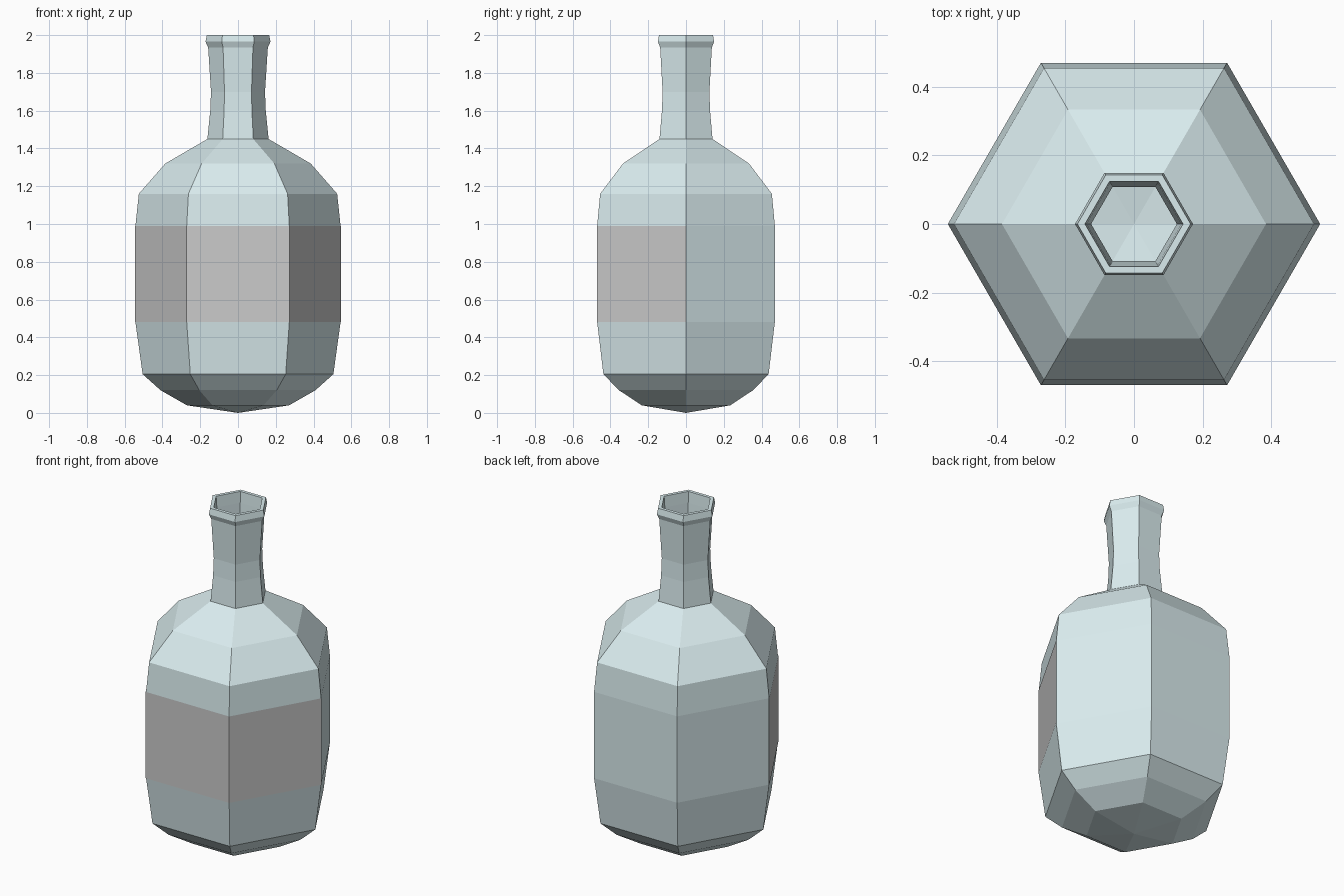
import bpy, math

if "Cube" in bpy.data.objects:
    bpy.data.objects.remove(bpy.data.objects["Cube"])

SIDES = 6


def material(name, color):
    m = bpy.data.materials.new(name)
    m.diffuse_color = (*color, 1)
    m.use_nodes = True
    m.node_tree.nodes["Principled BSDF"].inputs["Base Color"].default_value = m.diffuse_color
    return m


def revolve(name, profile, first=0, count=SIDES, mat=None):
    """Sweep (radius, z) points over `count` flat hexagon sides; radius 0 is a pole."""
    closed = count == SIDES
    n = count if closed else count + 1
    verts, rings, faces = [], [], []
    for r, z in profile:
        start = len(verts)
        if r == 0:
            verts.append((0, 0, z))
            rings.append([start] * n)
            continue
        for i in range(n):
            a = math.radians(60 * (first + i))
            verts.append((r * math.cos(a), r * math.sin(a), z))
        rings.append(list(range(start, start + n)))
    for lo, hi in zip(rings, rings[1:]):
        for i in range(count):
            j = (i + 1) % n
            quad = [lo[i], lo[j], hi[j], hi[i]]
            faces.append(list(dict.fromkeys(quad)))
    mesh = bpy.data.meshes.new(name)
    mesh.from_pydata(verts, [], faces)
    if mat:
        mesh.materials.append(mat)
    obj = bpy.data.objects.new(name, mesh)
    bpy.context.collection.objects.link(obj)
    return obj


glass = material("pale_glass", (0.70, 0.84, 0.86))

# Bottle: outside from the base point up, over the lip, then down the inside
outer = [(0, 0.0), (0.27, 0.04), (0.41, 0.12), (0.505, 0.205), (0.543, 0.48),
         (0.543, 0.99), (0.525, 1.16), (0.385, 1.32), (0.162, 1.45),
         (0.147, 1.60), (0.143, 1.70), (0.158, 1.935), (0.172, 1.965), (0.165, 2.0)]
inner = [(0.143, 2.0), (0.138, 1.935), (0.125, 1.70), (0.142, 1.44),
         (0.37, 1.305), (0.505, 1.15), (0.523, 0.99), (0.523, 0.48),
         (0.485, 0.215), (0.39, 0.135), (0.26, 0.06), (0, 0.025)]
revolve("bottle", outer + inner, mat=glass)

# Label: wraps the three front sides
revolve("label", [(0.545, 0.48), (0.545, 0.99)], first=3, count=3)
